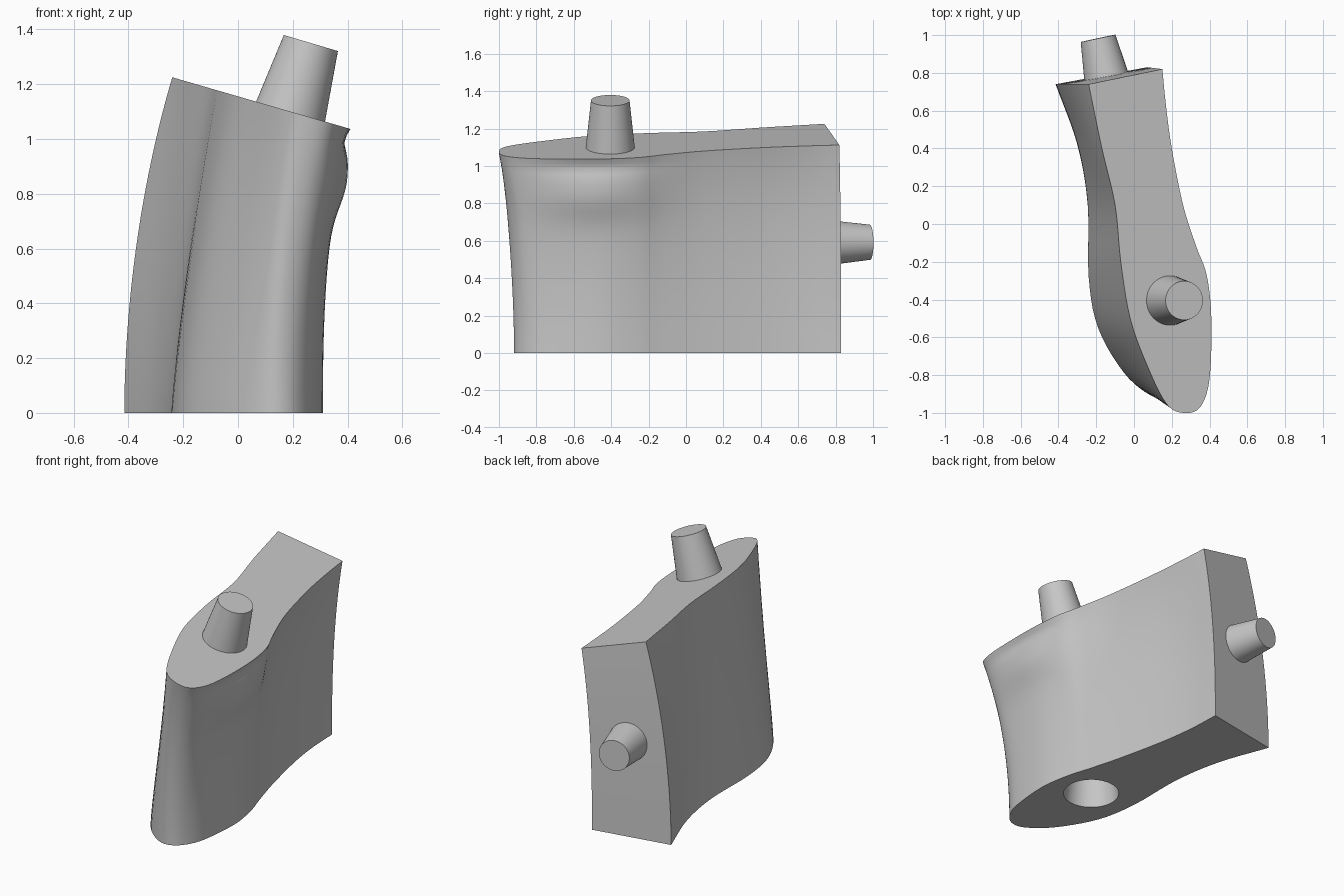
import bpy
import bmesh
import math
from mathutils import Vector

if "Cube" in bpy.data.objects:
    bpy.data.objects.remove(bpy.data.objects["Cube"], do_unlink=True)

grey = bpy.data.materials.new("plain grey")
grey.use_nodes = True
grey.diffuse_color = (0.57, 0.57, 0.57, 1)
grey.node_tree.nodes["Principled BSDF"].inputs["Base Color"].default_value = (0.57, 0.57, 0.57, 1)

# Outlines run from the back +x corner, round the front, to the back -x corner.
# The third top value sets how late the side below it starts to flare.
TOP = [(.15, .82, 2.4), (.17, .62, 3), (.2, .4, 3.3), (.26, .1, 3.2), (.33, -.12, 2.9),
       (.385, -.27, 2.6), (.41, -.5, 2.6), (.4, -.82, 2.4), (.35, -.97, 2), (.26, -1, 1.9),
       (.17, -.95, 1.5), (.07, -.75, 1.2), (-.02, -.5, 1.2), (-.07, -.2, 1.2),
       (-.1, .1, 1.3), (-.17, .4, 1.6), (-.24, .74, 1.9)]
BOTTOM = [(.07, .83), (.08, .62), (.11, .4), (.175, .1), (.235, -.12), (.28, -.27),
          (.31, -.47), (.29, -.72), (.25, -.84), (.18, -.91), (.085, -.905), (-.055, -.785),
          (-.19, -.55), (-.24, -.28), (-.245, .1), (-.3, .42), (-.415, .74)]
LEVELS = 36


def smooth_path(points, steps=5):
    """Curve through the points, keeping both ends."""
    pts = [Vector(p) for p in points]
    pts = [2 * pts[0] - pts[1]] + pts + [2 * pts[-1] - pts[-2]]
    path = []
    for a, b, c, d in zip(pts, pts[1:], pts[2:], pts[3:]):
        for i in range(steps):
            t = i / steps
            path.append(b + (c - a) * t / 2 + (a - 2.5 * b + 2 * c - d / 2) * t * t
                        + (3 * (b - c) + d - a) * t ** 3 / 2)
    path.append(pts[-2])
    return path


def sloped_top(x):
    return 1.225 - 0.29 * (x + 0.24)


def hump(value, centre, width):
    return math.exp(-((value - centre) / width) ** 2)


def make_object(name, bm):
    bmesh.ops.recalc_face_normals(bm, faces=bm.faces)
    mesh = bpy.data.meshes.new(name)
    bm.to_mesh(mesh)
    bm.free()
    obj = bpy.data.objects.new(name, mesh)
    bpy.context.collection.objects.link(obj)
    mesh.materials.append(grey)
    return obj


def make_peg(name, base, tip, base_radius, tip_radius, inset):
    """Tapered round peg between two points, its base sunk by the inset."""
    base, tip = Vector(base), Vector(tip)
    axis = (tip - base).normalized()
    base = base - axis * inset
    bm = bmesh.new()
    bmesh.ops.create_cone(bm, cap_ends=True, segments=64, radius1=base_radius,
                          radius2=tip_radius, depth=(tip - base).length)
    turn = Vector((0, 0, 1)).rotation_difference(axis).to_matrix().to_4x4()
    bmesh.ops.transform(bm, matrix=turn, verts=bm.verts)
    bmesh.ops.translate(bm, vec=(base + tip) / 2, verts=bm.verts)
    return make_object(name, bm)


def shade(obj):
    bpy.ops.object.select_all(action="DESELECT")
    obj.select_set(True)
    bpy.context.view_layer.objects.active = obj
    bpy.ops.object.shade_smooth_by_angle(angle=math.radians(35))


# Body: loft that leans and narrows towards a sloping top
low, high = smooth_path(BOTTOM), smooth_path(TOP)
bm = bmesh.new()
rings = []
for level in range(LEVELS + 1):
    t = level / LEVELS
    # bulge below the rim and pinch just under it, on the +x side near the front
    swell = 0.03 * hump(t, .8, .12) - 0.018 * hump(t, .95, .035)
    ring = []
    for i, (a, b) in enumerate(zip(low, high)):
        p = a.lerp(b.xy, t ** b.z)
        if i < len(low) / 2:
            p.x += swell * hump(p.y, -.5, .28)
        ring.append(bm.verts.new((p.x, p.y, t * sloped_top(p.x))))
    rings.append(ring)
for lower, upper in zip(rings, rings[1:]):
    for i in range(len(lower)):
        j = (i + 1) % len(lower)
        bm.faces.new((lower[i], lower[j], upper[j], upper[i]))
bm.faces.new(rings[0])
bm.faces.new(rings[-1])
body = make_object("body", bm)

# Tapered socket in the underside
cutter = make_peg("socket_cutter", (.04, -.345, 0), (.04, -.345, .29), .165, .13, .02)
cutter.hide_render = True
cut = body.modifiers.new("socket", "BOOLEAN")
cut.operation = "DIFFERENCE"
cut.solver = "EXACT"
cut.object = cutter
bpy.context.view_layer.objects.active = body
bpy.ops.object.modifier_apply(modifier=cut.name)
bpy.data.objects.remove(cutter, do_unlink=True)

# Joining pegs on the top and the back
top_peg = make_peg("top_peg", (.192, -.405, 1.1), (.266, -.405, 1.35), .132, .103, .01)
back_peg = make_peg("back_peg", (-.148, .785, .59), (-.19, .983, .592), .12, .094, .02)
for part in (body, top_peg, back_peg):
    shade(part)
